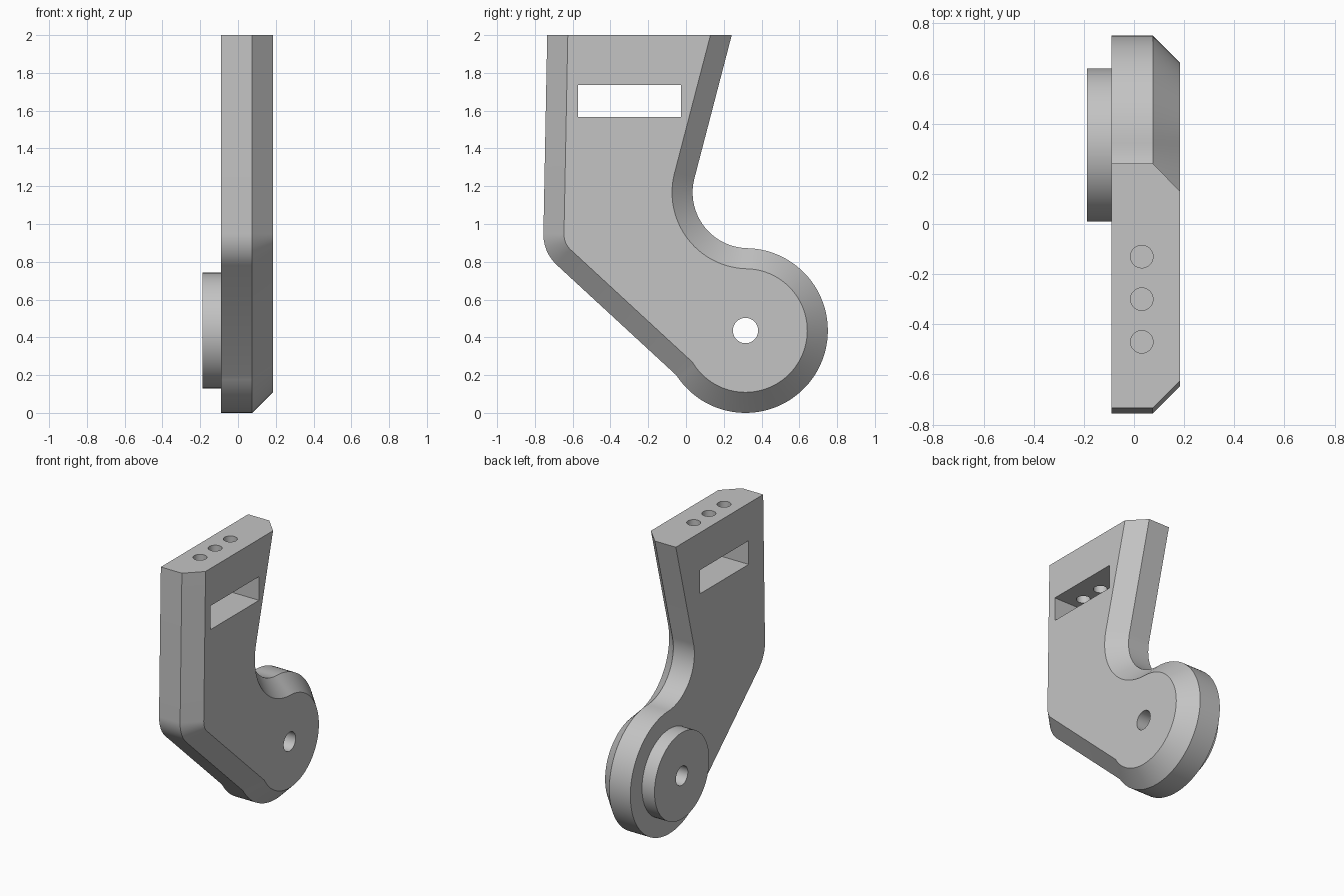
import bpy, bmesh, math
from mathutils import Vector, Matrix

old = bpy.data.objects.get("Cube")
if old:
    bpy.data.objects.remove(old, do_unlink=True)

grey = bpy.data.materials.new("plain_grey")
grey.use_nodes = True
grey.diffuse_color = (0.55, 0.55, 0.55, 1)
grey.node_tree.nodes["Principled BSDF"].inputs["Base Color"].default_value = grey.diffuse_color

PIVOT, HEAD_R = Vector((0.315, 0.436)), 0.436    # rounded lower end, in (y, z)
ELBOW, ELBOW_R = Vector((-0.535, 0.945)), 0.22   # convex corner
NECK_R = 0.295                                   # concave throat
NECK = PIVOT + Vector((0.015, HEAD_R + NECK_R))
TOP = 2.0


def polar(angle):
    return Vector((math.cos(math.radians(angle)), math.sin(math.radians(angle))))


def arc(centre, radius, start, end, steps):
    return [centre + radius * polar(start + (end - start) * i / steps) for i in range(steps + 1)]


def run_to_top(point, angle):
    d = polar(angle)
    return point + d * ((TOP - point.y) / d.y)


def outline(inset):
    """Side outline of the arm, offset inwards except at the flat top."""
    elbow = arc(ELBOW, ELBOW_R - inset, 178.9, 227.3, 12)
    # where the sloping underside meets the round end
    slope, head_r = polar(317.3), HEAD_R - inset
    rel = elbow[-1] - PIVOT
    b = rel.dot(slope)
    travel = -b - math.sqrt(max(0, b * b - rel.length_squared + head_r ** 2))
    hit = rel + slope * travel
    start = math.degrees(math.atan2(hit.y, hit.x))
    head = arc(PIVOT, head_r, start, 89, 64)
    neck = arc(NECK, NECK_R + inset, 269, 165.4, 36)
    return ([run_to_top(elbow[0], 88.9)] + elbow + head + neck[1:]
            + [run_to_top(neck[-1], 75.4)])


def finish(name, bm):
    bmesh.ops.recalc_face_normals(bm, faces=bm.faces)
    mesh = bpy.data.meshes.new(name)
    bm.to_mesh(mesh)
    bm.free()
    mesh.materials.append(grey)
    obj = bpy.data.objects.new(name, mesh)
    bpy.context.collection.objects.link(obj)
    return obj


def cylinder(name, radius, depth, centre, axis, sides=64):
    bm = bmesh.new()
    turn = Matrix.Rotation(math.pi / 2, 4, 'Y') if axis == 'X' else Matrix()
    bmesh.ops.create_cone(bm, cap_ends=True, segments=sides, radius1=radius, radius2=radius,
                          depth=depth, matrix=Matrix.Translation(centre) @ turn)
    return finish(name, bm)


def box(name, size, centre):
    bm = bmesh.new()
    bmesh.ops.create_cube(bm, size=1, matrix=Matrix.Translation(centre) @ Matrix.Diagonal((*size, 1)))
    return finish(name, bm)


def combine(target, tool, operation):
    tool.hide_render = True
    mod = target.modifiers.new(tool.name, 'BOOLEAN')
    mod.object, mod.operation, mod.solver = tool, operation, 'EXACT'
    bpy.context.view_layer.objects.active = target
    bpy.ops.object.modifier_apply(modifier=mod.name)
    bpy.data.objects.remove(tool, do_unlink=True)


# Arm: straight slab, then a chamfer towards +x
bm = bmesh.new()
rings = [[bm.verts.new((x, p.x, p.y)) for p in outline(inset)]
         for x, inset in ((-0.09, 0), (0.075, 0), (0.184, 0.109))]
for a, b in zip(rings, rings[1:]):
    for i in range(len(a)):
        j = (i + 1) % len(a)
        bm.faces.new((a[i], a[j], b[j], b[i]))
bm.faces.new(rings[0])
bm.faces.new(rings[-1])
# merge the flat top into one face
bmesh.ops.dissolve_limit(bm, angle_limit=0.001, verts=bm.verts, edges=bm.edges)
arm = finish("bracket_arm", bm)

# Round boss around the pivot, then the pivot hole
combine(arm, cylinder("pivot_boss", 0.306, 0.15, (-0.113, *PIVOT), 'X'), 'UNION')
combine(arm, cylinder("pivot_hole", 0.067, 1, (0, *PIVOT), 'X', 48), 'DIFFERENCE')

# Slot through the arm and bolt holes from the top into it
combine(arm, box("slot", (1, 0.546, 0.168), (0, -0.3, 1.651)), 'DIFFERENCE')
for y in (-0.13, -0.3, -0.47):
    combine(arm, cylinder("bolt_hole", 0.045, 0.44, (0.031, y, 1.88), 'Z', 40), 'DIFFERENCE')

bpy.ops.object.select_all(action='DESELECT')
arm.select_set(True)
bpy.context.view_layer.objects.active = arm
bpy.ops.object.shade_smooth_by_angle(angle=math.radians(25))
